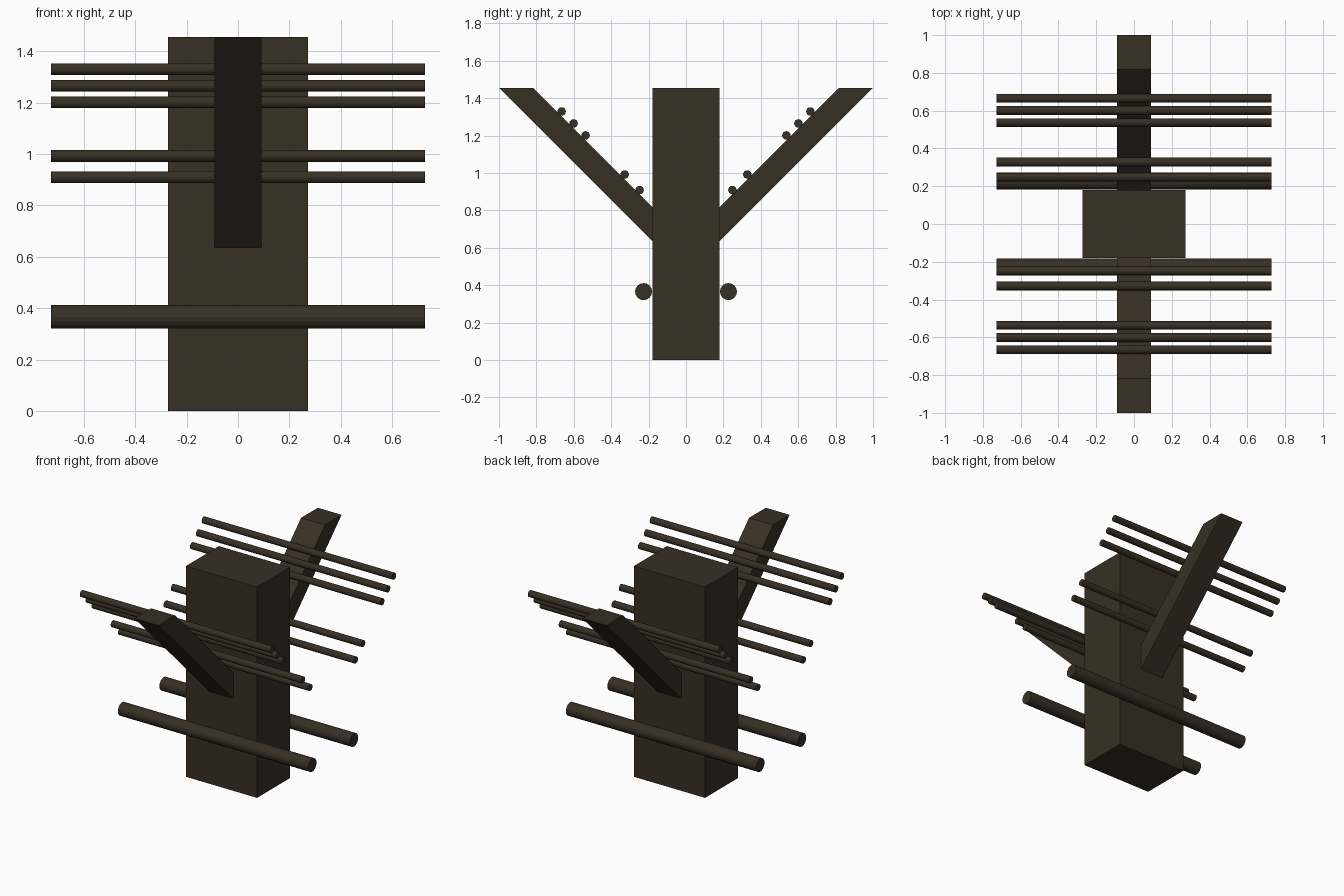
import bpy, bmesh, math
from mathutils import Matrix, Vector

if "Cube" in bpy.data.objects:
    bpy.data.objects.remove(bpy.data.objects["Cube"])

wood = bpy.data.materials.new("dark brown wood")
wood.diffuse_color = (0.040, 0.029, 0.018, 1)
wood.use_nodes = True
wood.node_tree.nodes["Principled BSDF"].inputs["Base Color"].default_value = wood.diffuse_color


def finish(name, bm):
    bmesh.ops.recalc_face_normals(bm, faces=bm.faces)
    mesh = bpy.data.meshes.new(name)
    bm.to_mesh(mesh)
    bm.free()
    mesh.materials.append(wood)
    obj = bpy.data.objects.new(name, mesh)
    bpy.context.collection.objects.link(obj)
    return obj


def prism(name, profile, half_width):
    """Extrude a (y, z) profile along x, centred on x = 0."""
    bm = bmesh.new()
    face = bm.faces.new([bm.verts.new((-half_width, y, z)) for y, z in profile])
    new = bmesh.ops.extrude_face_region(bm, geom=[face])["geom"]
    verts = [v for v in new if isinstance(v, bmesh.types.BMVert)]
    bmesh.ops.translate(bm, verts=verts, vec=(2 * half_width, 0, 0))
    return finish(name, bm)


def rod(name, y, z, radius):
    """Round bar lying along x."""
    bm = bmesh.new()
    matrix = Matrix.Translation(Vector((0, y, z))) @ Matrix.Rotation(math.pi / 2, 4, 'Y')
    bmesh.ops.create_cone(bm, cap_ends=True, segments=16, radius1=radius,
                          radius2=radius, depth=1.454, matrix=matrix)
    return finish(name, bm)


TOP = 1.455

# Central post
prism("post", [(-0.18, 0), (0.18, 0), (0.18, TOP), (-0.18, TOP)], 0.272)

# Mirrored front and back: slanted arm, five wires on it, one low rail
wires = [(0.248, 0.909), (0.328, 0.992), (0.537, 1.201), (0.601, 1.265), (0.665, 1.329)]
for side, s in (("front", -1), ("back", 1)):
    arm = [(0.18, 0.637), (1.0, TOP), (0.818, TOP), (0.18, 0.817)]
    prism(side + "_arm", [(s * y, z) for y, z in arm], 0.091)
    for i, (y, z) in enumerate(wires):
        rod(f"{side}_wire_{i + 1}", s * y, z, 0.0228)
    rod(side + "_rail", s * 0.227, 0.366, 0.0455)
